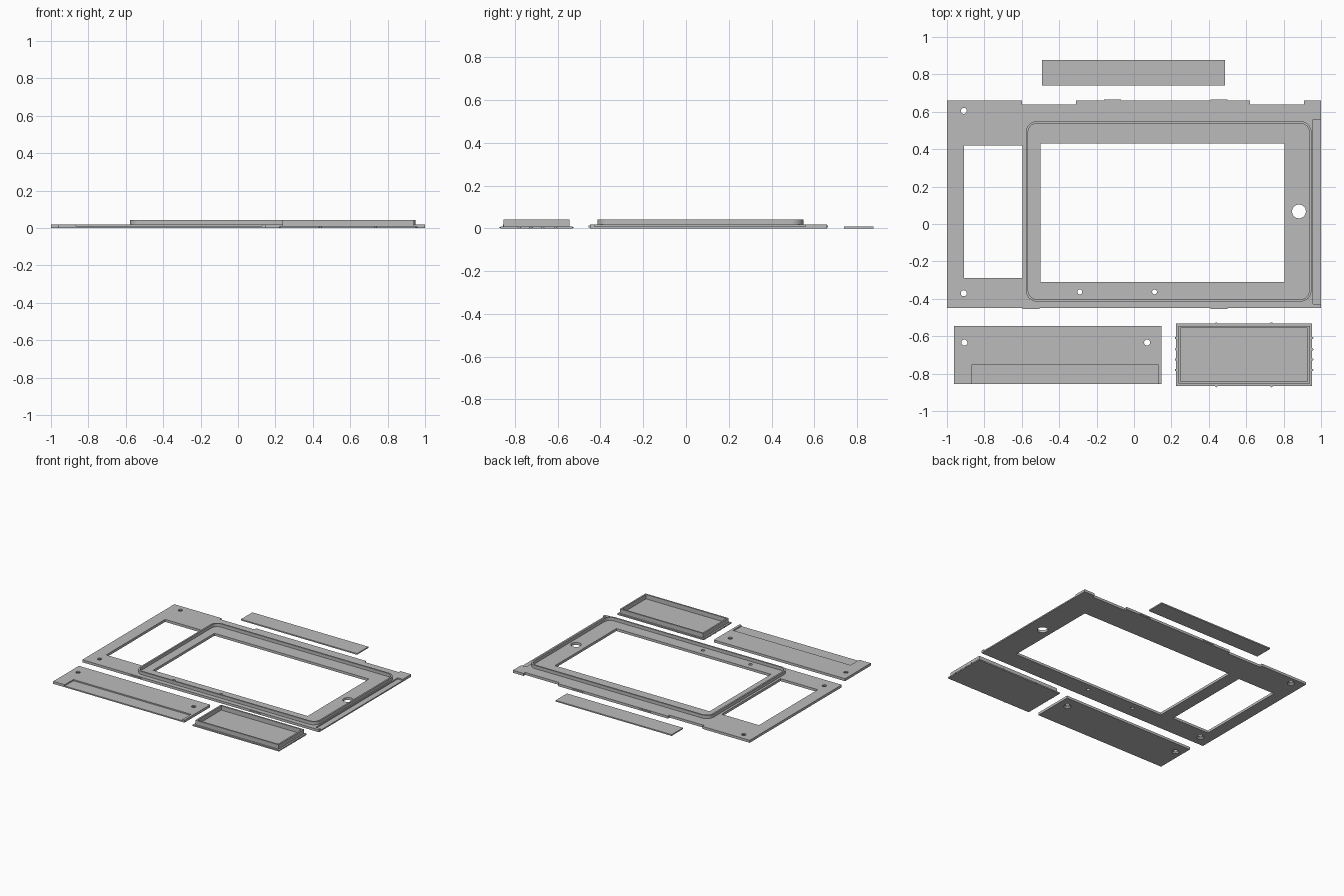
import bpy, bmesh
from math import cos, sin, pi, radians

cube = bpy.data.objects.get("Cube")
if cube:
    bpy.data.objects.remove(cube)

grey = bpy.data.materials.new("plain grey")
grey.use_nodes = True
colour = (0.5, 0.5, 0.5, 1)
grey.diffuse_color = colour
grey.node_tree.nodes["Principled BSDF"].inputs["Base Color"].default_value = colour

PLATE, THIN, RIM = 0.019, 0.0095, 0.043
parts = []


def rect(x0, x1, y0, y1, inset=0):
    x0, x1, y0, y1 = x0 + inset, x1 - inset, y0 + inset, y1 - inset
    return [(x0, y0), (x1, y0), (x1, y1), (x0, y1)]


def rounded(x0, x1, y0, y1, r, inset=0, steps=8):
    """Rectangle outline with round corners."""
    r -= inset
    corners = rect(x0, x1, y0, y1, inset + r)
    return [(cx + r * cos(a), cy + r * sin(a))
            for i, (cx, cy) in enumerate(corners)
            for a in [(i + 2 + k / steps) * pi / 2 for k in range(steps + 1)]]


def slab(name, loops, z0, z1):
    """Extrude an outline; further loops are holes."""
    bm = bmesh.new()
    for loop in loops:
        vs = [bm.verts.new((x, y, z0)) for x, y in loop]
        for a, b in zip(vs, vs[1:] + vs[:1]):
            bm.edges.new((a, b))
    bmesh.ops.triangle_fill(bm, edges=bm.edges[:], use_beauty=True)
    top = bmesh.ops.extrude_face_region(bm, geom=bm.faces[:], use_keep_orig=True)["geom"]
    bmesh.ops.translate(bm, vec=(0, 0, z1 - z0),
                        verts=[v for v in top if isinstance(v, bmesh.types.BMVert)])
    bmesh.ops.recalc_face_normals(bm, faces=bm.faces[:])
    return finish(name, bm)


def finish(name, bm):
    mesh = bpy.data.meshes.new(name)
    bm.to_mesh(mesh)
    bm.free()
    mesh.materials.append(grey)
    obj = bpy.data.objects.new(name, mesh)
    bpy.context.collection.objects.link(obj)
    parts.append(obj)
    return obj


def rod(name, x, y, z0, z1, r0, r1):
    bm = bmesh.new()
    bmesh.ops.create_cone(bm, cap_ends=True, segments=24, radius1=r0, radius2=r1, depth=z1 - z0)
    bmesh.ops.translate(bm, vec=(x, y, (z0 + z1) / 2), verts=bm.verts[:])
    return finish(name, bm)


def cut(target, cutter):
    mod = target.modifiers.new("cut", "BOOLEAN")
    mod.operation, mod.solver, mod.object = "DIFFERENCE", "EXACT", cutter
    bpy.context.view_layer.update()
    graph = bpy.context.evaluated_depsgraph_get()
    mesh = bpy.data.meshes.new_from_object(target.evaluated_get(graph))
    target.modifiers.clear()
    target.data = mesh
    parts.remove(cutter)
    bpy.data.objects.remove(cutter)


def drill(target, x, y, r):
    cut(target, rod("drill", x, y, -0.02, 0.05, r, r))


def screw_hole(target, x, y):
    """Through hole, countersunk from underneath."""
    drill(target, x, y, 0.016)
    cut(target, rod("countersink", x, y, -0.002, 0.01, 0.028, 0.016))


# Main faceplate with two windows and notched back edge
outline = [(-1, -0.45), (1, -0.45), (1, 0.66), (0.91, 0.66), (0.91, 0.64), (0.62, 0.64),
           (0.62, 0.66), (-0.31, 0.66), (-0.31, 0.64), (-0.6, 0.64), (-0.6, 0.66), (-1, 0.66)]
faceplate = slab("faceplate", [outline, rect(-0.91, -0.595, -0.29, 0.42),
                               rect(-0.5, 0.805, -0.31, 0.43)], 0, PLATE)
cut(faceplate, slab("side_recess", [rect(0.957, 1.1, -0.427, 0.56)], THIN, 0.05))
for y in (0.605, -0.37):
    screw_hole(faceplate, -0.91, y)
for x in (-0.29, 0.11):
    drill(faceplate, x, -0.363, 0.013)
drill(faceplate, 0.882, 0.067, 0.037)

# Raised rim around the large window
bounds = (-0.578, 0.949, -0.415, 0.55, 0.06)
slab("raised_rim", [rounded(*bounds), rounded(*bounds, inset=0.012)], PLATE - 0.001, RIM)

# Snap tabs on the long edges
for x, y in ((-0.115, 0.66), (0.455, 0.66), (-0.55, -0.45), (0.455, -0.45)):
    slab("snap_tab", [rect(x - 0.046, x + 0.046, y - 0.005, y + 0.005)], 0.005, 0.014)

# Lower cover panel with front recess
panel = slab("cover_panel", [rect(-0.962, 0.147, -0.855, -0.545)], 0, PLATE)
cut(panel, slab("front_recess", [rect(-0.865, 0.128, -0.9, -0.75)], THIN, 0.05))
for x in (-0.907, 0.07):
    screw_hole(panel, x, -0.634)

# Shallow tray: flanged floor, wall and grip nubs
tray = (0.224, 0.953, -0.867, -0.532)
slab("tray_floor", [rect(*tray)], 0, THIN)
slab("tray_wall", [rect(*tray, inset=0.013), rect(*tray, inset=0.025)], THIN - 0.001, RIM)
nubs = [(x, y) for x in tray[:2] for y in (-0.61, -0.67, -0.725, -0.78)]
nubs += [(x, y) for x in (0.44, 0.735) for y in tray[2:]]
for x, y in nubs:
    rod("tray_nub", x, y, 0.002, 0.008, 0.006, 0.006)

# Loose flat strip behind the faceplate
slab("flat_strip", [rect(-0.493, 0.487, 0.74, 0.877)], 0, THIN)

# Smooth the round corners and holes, keep edges sharp
bpy.ops.object.select_all(action="DESELECT")
for obj in parts:
    obj.select_set(True)
bpy.context.view_layer.objects.active = faceplate
bpy.ops.object.shade_smooth_by_angle(angle=radians(30))
